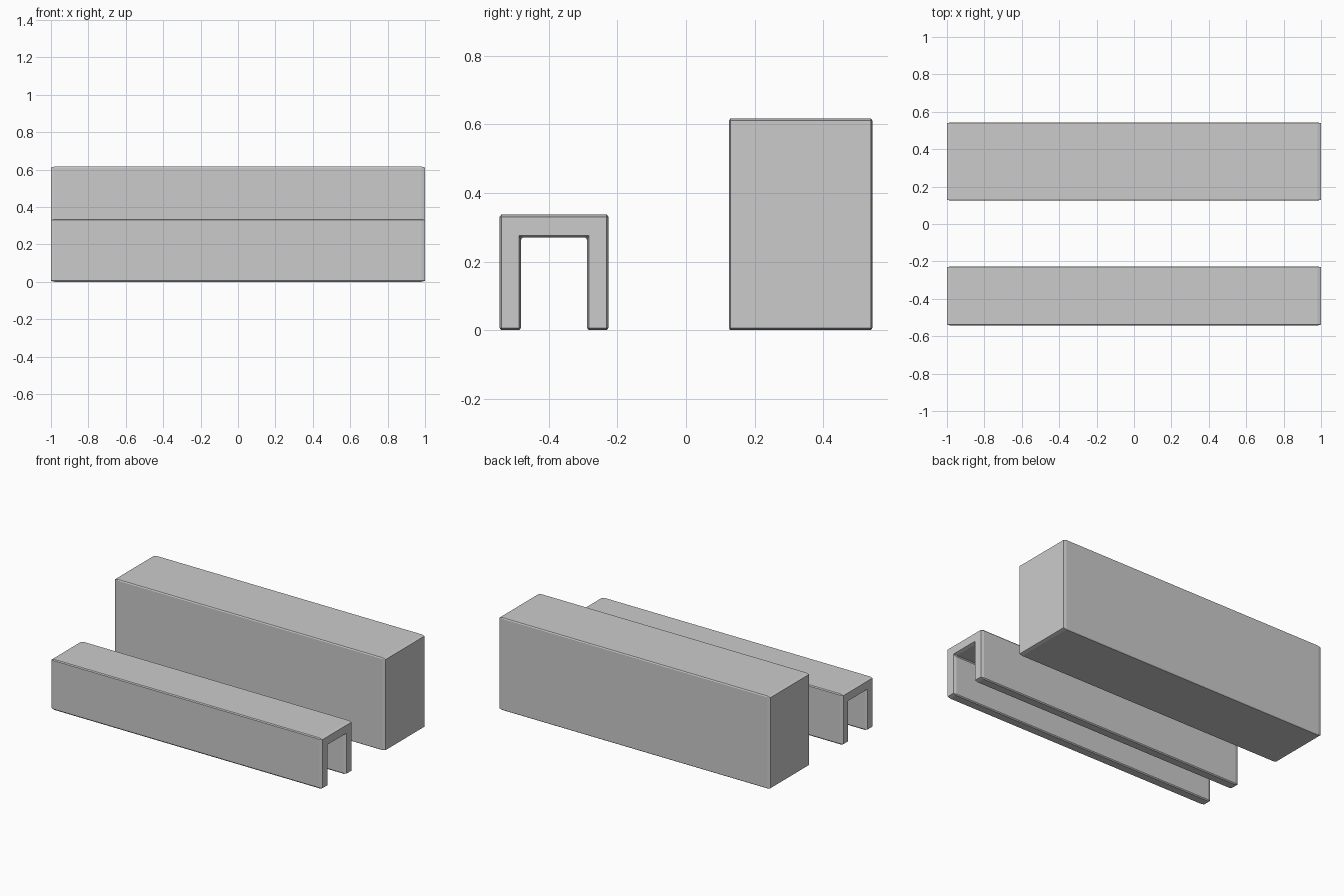
import bpy, bmesh

if "Cube" in bpy.data.objects:
    bpy.data.objects.remove(bpy.data.objects["Cube"])


def beveled_bar(name, profile, stretch):
    """Extrude a (y, z) profile along x; the chamfer is stretched per axis."""
    sx, sy, sz = stretch
    bm = bmesh.new()
    verts = [bm.verts.new((-1 / sx, y / sy, z / sz)) for y, z in profile]
    face = bm.faces.new(verts)
    ext = bmesh.ops.extrude_face_region(bm, geom=[face])
    moved = [g for g in ext["geom"] if isinstance(g, bmesh.types.BMVert)]
    bmesh.ops.translate(bm, verts=moved, vec=(2 / sx, 0, 0))
    bmesh.ops.recalc_face_normals(bm, faces=bm.faces)
    bmesh.ops.bevel(bm, geom=bm.edges[:], offset=0.01, offset_type='OFFSET',
                    segments=1, affect='EDGES', profile=0.5)
    bmesh.ops.scale(bm, verts=bm.verts, vec=stretch)
    bmesh.ops.recalc_face_normals(bm, faces=bm.faces)
    mesh = bpy.data.meshes.new(name)
    bm.to_mesh(mesh)
    bm.free()
    obj = bpy.data.objects.new(name, mesh)
    bpy.context.collection.objects.link(obj)
    return obj


# Solid block at the back
y0, y1, top = 0.125, 0.543, 0.617
beveled_bar("solid_block", [(y0, 0), (y1, 0), (y1, top), (y0, top)],
            (2, 0.418, 0.617))

# Upside-down U channel at the front
y0, y1, top = -0.543, -0.226, 0.337
i0, i1, ceiling = -0.481, -0.288, 0.27
beveled_bar("u_channel",
            [(y0, 0), (i0, 0), (i0, ceiling), (i1, ceiling),
             (i1, 0), (y1, 0), (y1, top), (y0, top)],
            (2, 0.5, 0.65))
